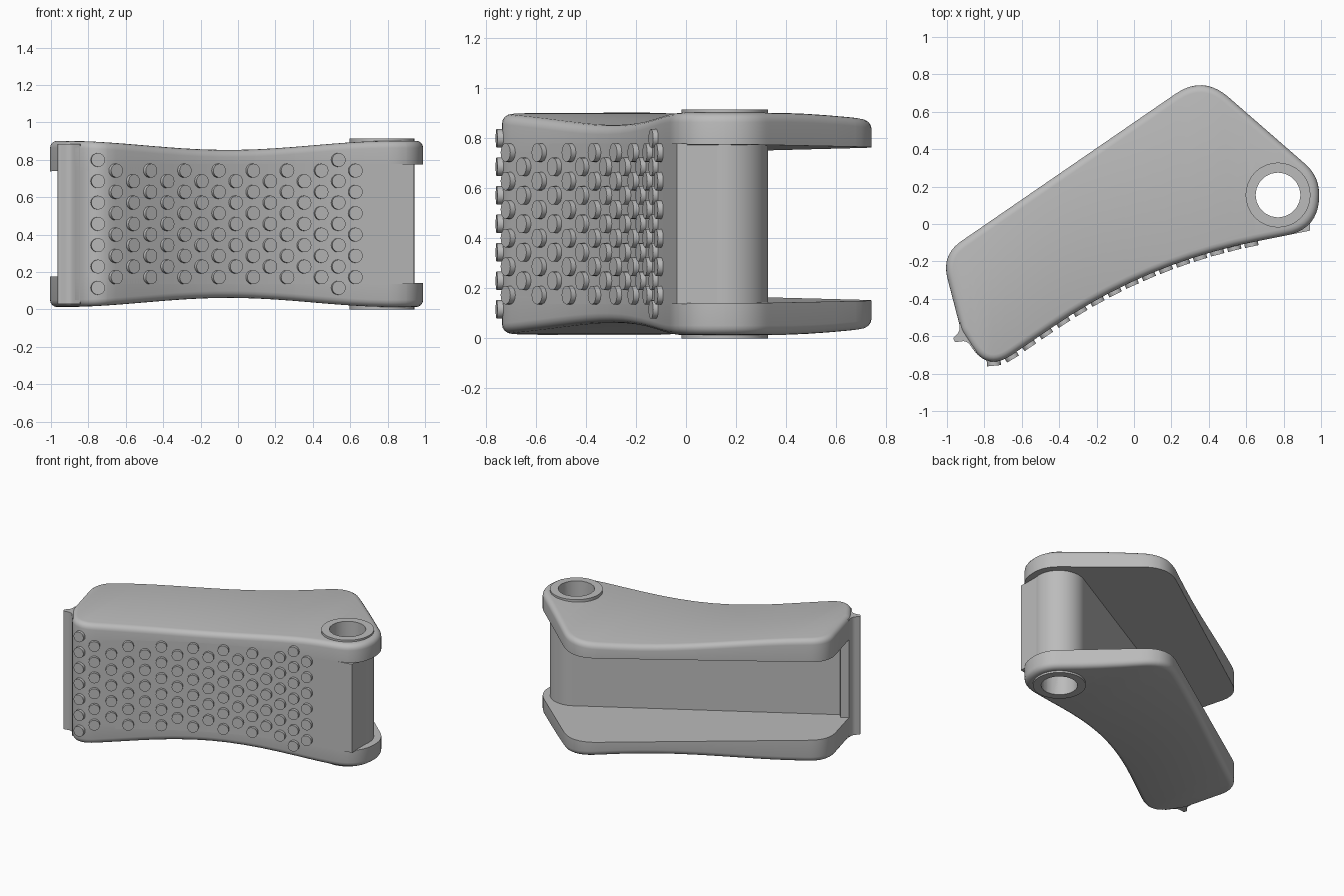
import bpy, bmesh, math
from mathutils import Vector, Matrix

if "Cube" in bpy.data.objects:
    bpy.data.objects.remove(bpy.data.objects["Cube"], do_unlink=True)

HEIGHT = 0.915
HUB = Vector((0.77, 0.155))
RIM = 0.14

grey = bpy.data.materials.new("satin grey")
grey.use_nodes = True
grey.diffuse_color = (0.5, 0.5, 0.5, 1)
grey.node_tree.nodes["Principled BSDF"].inputs["Base Color"].default_value = (0.5, 0.5, 0.5, 1)


def finish(bm, name):
    bmesh.ops.recalc_face_normals(bm, faces=bm.faces)
    mesh = bpy.data.meshes.new(name)
    bm.to_mesh(mesh)
    bm.free()
    mesh.materials.append(grey)
    obj = bpy.data.objects.new(name, mesh)
    bpy.context.collection.objects.link(obj)
    return obj


def rounded(corners, steps=10):
    """Closed outline; each corner (x, y, d) is softened over distance d."""
    out = []
    for i, (x, y, d) in enumerate(corners):
        p = Vector((x, y))
        if d == 0:
            out.append(p)
            continue
        a = p + (Vector(corners[i - 1][:2]) - p).normalized() * d
        b = p + (Vector(corners[(i + 1) % len(corners)][:2]) - p).normalized() * d
        for k in range(steps + 1):
            t = k / steps
            out.append(a * (1 - t) ** 2 + p * 2 * t * (1 - t) + b * t * t)
    return out


def prism(outline, z0, z1):
    bm = bmesh.new()
    face = bm.faces.new([bm.verts.new((p.x, p.y, z0)) for p in outline])
    new = bmesh.ops.extrude_face_region(bm, geom=[face])["geom"]
    for v in new:
        if isinstance(v, bmesh.types.BMVert):
            v.co.z = z1
    return bm


def cylinder(bm, radius, depth, sides, matrix):
    bmesh.ops.create_cone(bm, cap_ends=True, segments=sides, radius1=radius,
                          radius2=radius, depth=depth, matrix=matrix)


def outer_height(x):
    u = max(-0.9, min(0.9, x + 0.05))
    return 0.8775 - 0.0245 * math.cos(math.pi * u / 0.9)


# Shared outline corners: toe end and concave tread
TREAD = [(-0.925, -0.57, 0.02), (-0.785, -0.79, 0.16), (0.065, -0.21, 0.6)]
plate_outline = rounded(TREAD + [(0.99, -0.026, 0.178), (0.99, 0.256, 0.1),
                                 (0.369, 0.797, 0.18), (-1.03, -0.165, 0.13)])


# Side plates: rounded outer rim and dished outer face
def side_plate(name, flip):
    bm = bmesh.new()
    bm.faces.new([bm.verts.new((p.x, p.y, 0)) for p in plate_outline])
    for i in range(-9, 10):
        bmesh.ops.bisect_plane(bm, geom=bm.verts[:] + bm.edges[:] + bm.faces[:],
                               plane_co=(i / 10, 0, 0), plane_no=(1, 0, 0))
    bmesh.ops.remove_doubles(bm, verts=bm.verts, dist=0.004)
    new = bmesh.ops.extrude_face_region(bm, geom=bm.faces[:])["geom"]
    for v in new:
        if isinstance(v, bmesh.types.BMVert):
            v.co.z = RIM
    bmesh.ops.recalc_face_normals(bm, faces=bm.faces)
    rim = [e for e in bm.edges if all(v.co.z > 0.1 for v in e.verts)
           and any(abs(f.normal.z) < 0.5 for f in e.link_faces)]
    bmesh.ops.bevel(bm, geom=rim, offset=0.038, segments=4, profile=0.5,
                    affect='EDGES', clamp_overlap=False)
    for v in bm.verts:
        if v.co.z < 0.001:
            v.co.z = 0.757 + 0.018 * v.co.x
        else:
            v.co.z += outer_height(v.co.x) - RIM
        if flip:
            v.co.z = HEIGHT - v.co.z
    return finish(bm, name)


upper = side_plate("upper_side_plate", False)
lower = side_plate("lower_side_plate", True)

# Web wall between the plates, carrying the tread
wall_outline = rounded(TREAD + [(0.94, -0.036, 0), (0.94, 0.155, 0), (0.69, 0.308, 0)])
wall = finish(prism(wall_outline, 0.137, HEIGHT - 0.137), "tread_wall")

# Small lip along the toe edge
lip_outline = rounded([(-0.89, -0.5, 0), (-0.934, -0.53, 0), (-0.932, -0.575, 0.02),
                       (-0.967, -0.61, 0.008), (-0.957, -0.633, 0.008),
                       (-0.895, -0.622, 0.03), (-0.845, -0.69, 0), (-0.8, -0.6, 0)], 4)
lip = finish(prism(lip_outline, 0.03, HEIGHT - 0.03), "toe_lip")

# Pivot tube with raised bosses
bm = bmesh.new()
hub_at = Matrix.Translation((HUB.x, HUB.y, HEIGHT / 2))
cylinder(bm, 0.173, HEIGHT, 64, hub_at)
tube = finish(bm, "pivot_tube")

# Bore through everything at the pivot
bm = bmesh.new()
cylinder(bm, 0.12, HEIGHT * 2, 20, hub_at)
cutter = finish(bm, "bore_cutter")
cutter.hide_render = True
for obj in (upper, lower, wall, tube):
    mod = obj.modifiers.new("bore", 'BOOLEAN')
    mod.operation = 'DIFFERENCE'
    mod.solver = 'EXACT'
    mod.object = cutter
    bpy.context.view_layer.objects.active = obj
    bpy.ops.object.modifier_apply(modifier=mod.name)
bpy.data.objects.remove(cutter, do_unlink=True)

# Grip studs in staggered columns, square to the tread
front = wall_outline[:wall_outline.index(Vector((0.94, -0.036))) + 1]
bm = bmesh.new()
for col in range(16):
    x = -0.75 + col * 0.0917
    a, b = [(p, q) for p, q in zip(front, front[1:]) if p.x <= x <= q.x][-1]
    spot = a.lerp(b, (x - a.x) / (b.x - a.x))
    along = (b - a).normalized()
    normal = Vector((along.y, -along.x, 0))
    rows = 6 if col % 2 else (7 if col in (0, 14) else 5)
    for row in range(rows):
        z = HEIGHT / 2 + (row - (rows - 1) / 2) * 0.114
        place = Matrix.Translation(Vector((spot.x, spot.y, z)))
        turn = normal.to_track_quat('Z', 'Y').to_matrix().to_4x4()
        cylinder(bm, 0.037, 0.044, 20, place @ turn)
studs = finish(bm, "grip_studs")

# Smooth curves, keep crisp edges
for obj in (upper, lower, wall, lip, tube, studs):
    bpy.ops.object.select_all(action='DESELECT')
    obj.select_set(True)
    bpy.context.view_layer.objects.active = obj
    bpy.ops.object.shade_smooth_by_angle(angle=math.radians(32))
